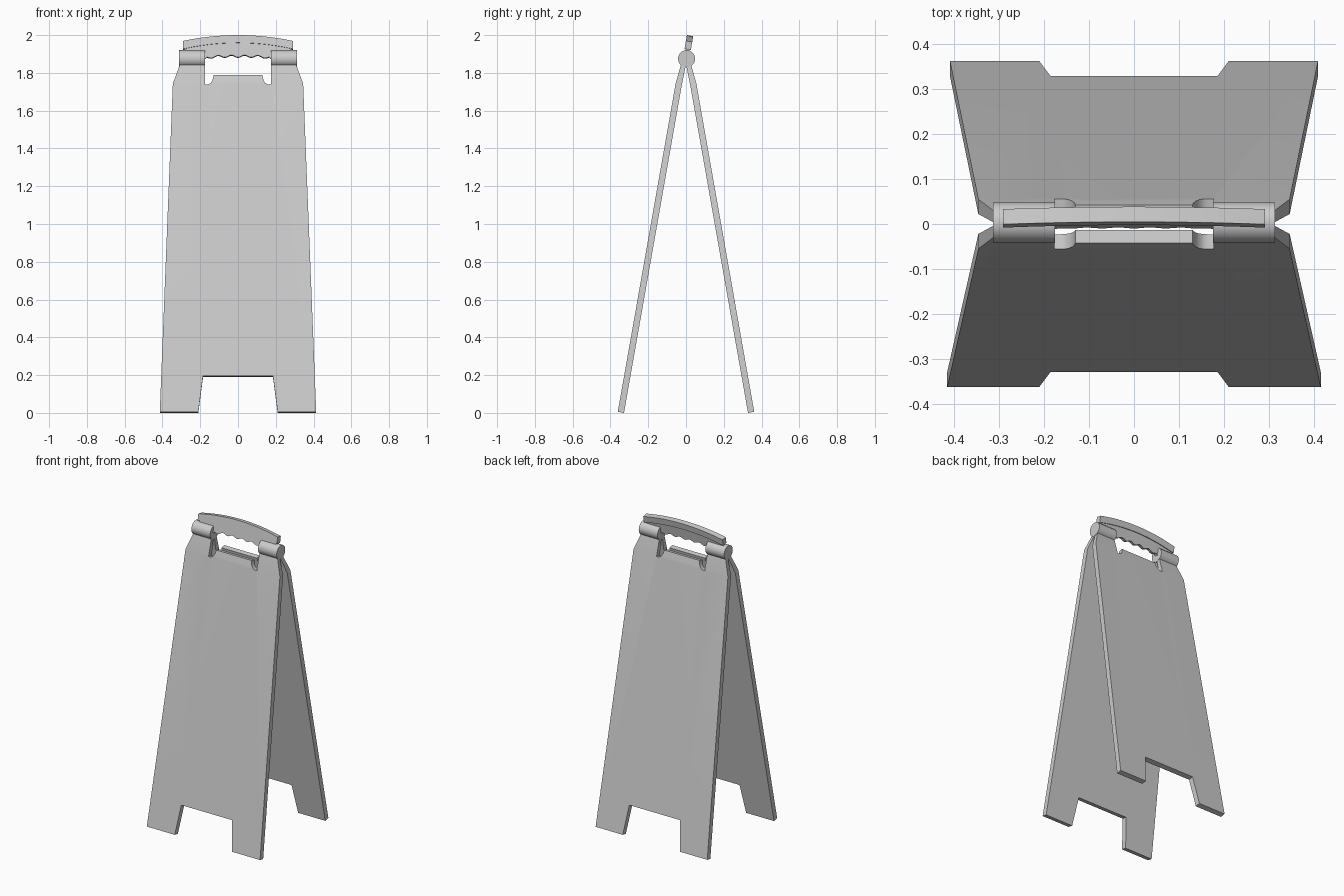
import bpy, bmesh, math
from mathutils import Vector, Matrix

if "Cube" in bpy.data.objects:
    bpy.data.objects.remove(bpy.data.objects["Cube"])

grey = bpy.data.materials.new("plain_grey")
grey.diffuse_color = (0.6, 0.6, 0.6, 1)
grey.use_nodes = True
grey.node_tree.nodes["Principled BSDF"].inputs["Base Color"].default_value = grey.diffuse_color

PIVOT = 1.875   # hinge height
BEND = 1.737    # height where each panel kinks toward the hinge
TILT = math.radians(10)


def finish(bm, name):
    bmesh.ops.recalc_face_normals(bm, faces=bm.faces)
    me = bpy.data.meshes.new(name)
    bm.to_mesh(me)
    bm.free()
    me.materials.append(grey)
    ob = bpy.data.objects.new(name, me)
    bpy.context.collection.objects.link(ob)
    bpy.context.view_layer.objects.active = ob
    ob.select_set(True)
    bpy.ops.object.shade_smooth_by_angle(angle=math.radians(30))
    ob.select_set(False)
    return ob


def slab(outline, depth):
    """Extruded x-z outline, centred on y = 0."""
    bm = bmesh.new()
    face = bm.faces.new([bm.verts.new((x, -depth / 2, z)) for x, z in outline])
    new = bmesh.ops.extrude_face_region(bm, geom=[face])["geom"]
    bmesh.ops.translate(bm, vec=(0, depth, 0),
                        verts=[v for v in new if isinstance(v, bmesh.types.BMVert)])
    return bm


def panel(name, side, foot):
    # right half of the outline: foot notch, outer edge, shoulder, hand opening
    half = [(0.185, 0.19), (0.21, 0), (foot, 0), (0.345, BEND), (0.31, 1.832),
            (0.31, 1.86), (0.176, 1.86), (0.176, 1.732), (0.165, 1.732)]
    for i in range(1, 6):
        a = math.radians(18 * i)
        half.append((0.165 - 0.035 * math.sin(a), 1.782 - 0.05 * math.cos(a)))
    bm = slab(half + [(-x, z) for x, z in reversed(half)], 1)
    bmesh.ops.bisect_plane(bm, geom=bm.verts[:] + bm.edges[:] + bm.faces[:],
                           plane_co=(0, 0, BEND), plane_no=(0, 0, 1), dist=1e-5)
    # lean and kink the slab: y < 0 is the outer face
    for v in bm.verts:
        z, outer = v.co.z, v.co.y < 0
        up = z - BEND
        if up <= 1e-4:
            y = -0.022 + up * math.tan(TILT) - (0.033 if outer else 0)
        else:
            y = -0.055 + 0.28 * up if outer else min(-0.001, -0.022 + 0.2 * up)
        v.co.y = y * side
        v.co.z = z + (0.0058 if outer else 0)
    return finish(bm, name)


panel("front_panel", 1, 0.414)
panel("back_panel", -1, 0.408)

# Hinge barrels
for name, s in (("left_hinge_barrel", -1), ("right_hinge_barrel", 1)):
    bm = bmesh.new()
    m = Matrix.Translation((s * 0.2435, 0.003, PIVOT)) @ Matrix.Rotation(math.pi / 2, 4, 'Y')
    bmesh.ops.create_cone(bm, cap_ends=True, segments=32, radius1=0.045,
                          radius2=0.045, depth=0.137, matrix=m)
    finish(bm, name)


def tilt_to_hinge(bm):
    bm.transform(Matrix.Translation((0, 0, PIVOT)) @ Matrix.Rotation(-TILT, 4, 'X'))


def arch(x, mid, end):
    return mid - (mid - end) * (x / 0.29) ** 2


# Arched top rail of the handle
xs = [-0.29 + 0.58 * i / 20 for i in range(21)]
bm = slab([(x, arch(x, 0.124, 0.093)) for x in xs]
          + [(x, arch(x, 0.083, 0.05)) for x in reversed(xs)], 0.034)
tilt_to_hinge(bm)
finish(bm, "handle_rail")

# Finger grip web with a scalloped lower edge
low = [(0.28, 0.03), (0.18, 0.03), (0.178, -0.005)]
for i in range(41):
    x = 0.165 - 0.33 * i / 40
    low.append((x, 0.012 - 0.006 * math.cos(x * 2 * math.pi / 0.07)
                - 0.008 * (x / 0.165) ** 4))
low += [(-x, z) for x, z in reversed(low[:3])]
top = [(x * 0.28 / 0.29, arch(x, 0.09, 0.058)) for x in xs]
bm = slab(top + low, 0.022)
tilt_to_hinge(bm)
finish(bm, "finger_grip")
